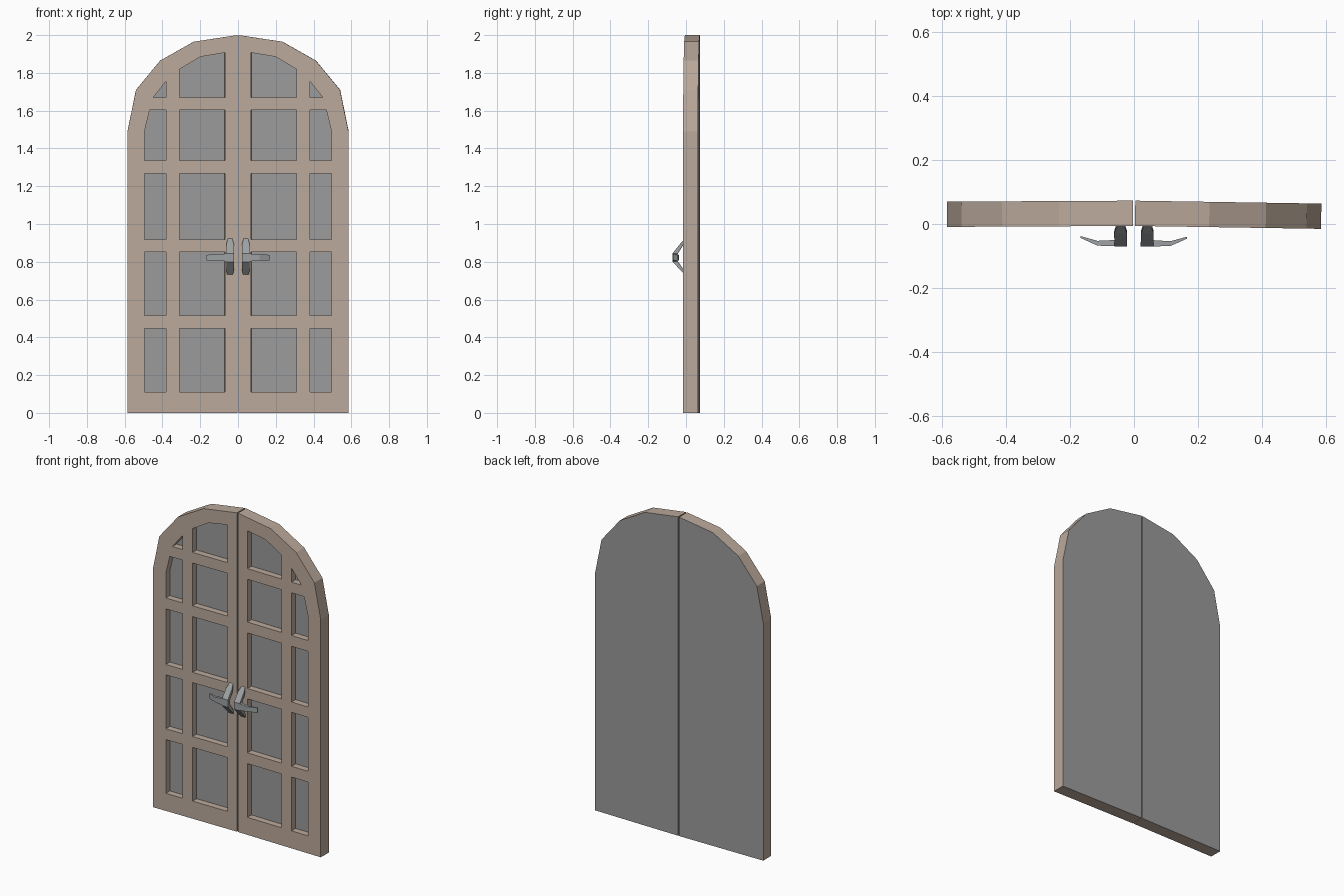
import bpy, bmesh, math

if "Cube" in bpy.data.objects:
    bpy.data.objects.remove(bpy.data.objects["Cube"])


def material(name, rgb):
    m = bpy.data.materials.new(name)
    m.diffuse_color = (*rgb, 1)
    m.use_nodes = True
    m.node_tree.nodes["Principled BSDF"].inputs["Base Color"].default_value = m.diffuse_color
    return m


WOOD = material("pale_wood", (0.50, 0.40, 0.33))
PANEL = material("grey_panel", (0.33, 0.33, 0.33))
METAL = material("grey_metal", (0.34, 0.36, 0.37))

FRONT, BACK, RECESS = -0.006, 0.073, 0.04
OUTER = [(0.003, 0), (0.585, 0), (0.585, 1.49), (0.54, 1.71),
         (0.412, 1.865), (0.235, 1.965), (0.003, 2.0)]
INNER = [(0.07, 0.11), (0.495, 0.11), (0.495, 1.49), (0.453, 1.665),
         (0.35, 1.795), (0.20, 1.885), (0.07, 1.907)]
V_BAR = (0.31, 0.38)
H_BARS = [(0.447, 0.515), (0.853, 0.918), (1.267, 1.335), (1.603, 1.67)]


def finish(bm, name, mats, angle):
    bmesh.ops.recalc_face_normals(bm, faces=bm.faces[:])
    me = bpy.data.meshes.new(name)
    bm.to_mesh(me)
    bm.free()
    for m in mats:
        me.materials.append(m)
    ob = bpy.data.objects.new(name, me)
    bpy.context.collection.objects.link(ob)
    ob.rotation_euler.z = math.radians(angle)
    return ob


def leaf(name, s, angle):
    bm = bmesh.new()
    out = [bm.verts.new((s * x, FRONT, z)) for x, z in OUTER]
    inn = [bm.verts.new((s * x, FRONT, z)) for x, z in INNER]
    n = len(out)
    for i in range(n):
        j = (i + 1) % n
        bm.faces.new((out[i], out[j], inn[j], inn[i]))
    bm.faces.new(inn).material_index = 1
    # score the front along the glazing bars
    cuts = [((s * x, 0, 0), (1, 0, 0)) for x in V_BAR]
    cuts += [((0, 0, z), (0, 0, 1)) for bar in H_BARS for z in bar]
    for co, no in cuts:
        bmesh.ops.bisect_plane(bm, geom=bm.verts[:] + bm.edges[:] + bm.faces[:],
                               plane_co=co, plane_no=no, dist=1e-5)
    # choose the cells between the bars
    cells = []
    for f in bm.faces:
        if f.material_index == 1:
            c = f.calc_center_median()
            on_bar = V_BAR[0] < s * c.x < V_BAR[1] or any(a < c.z < b for a, b in H_BARS)
            f.material_index = 0
            if not on_bar:
                cells.append(f)
    # outer rim and grey back
    rim = [e for e in bm.edges if e.is_boundary]
    ext = bmesh.ops.extrude_edge_only(bm, edges=rim)["geom"]
    for v in ext:
        if isinstance(v, bmesh.types.BMVert):
            v.co.y = BACK
    back_edges = [e for e in ext if isinstance(e, bmesh.types.BMEdge)
                  and all(v.co.y > 0.05 for v in e.verts)]
    for f in bmesh.ops.contextual_create(bm, geom=back_edges)["faces"]:
        f.material_index = 1
    # sunken grey panels
    for f in bmesh.ops.extrude_discrete_faces(bm, faces=cells)["faces"]:
        f.material_index = 1
        for v in f.verts:
            v.co.y = FRONT + RECESS
    finish(bm, name, [WOOD, PANEL], angle)


def loft(name, sections, angle):
    bm = bmesh.new()
    rings = [[bm.verts.new(p) for p in sec] for sec in sections]
    for a, b in zip(rings, rings[1:]):
        for i in range(4):
            j = (i + 1) % 4
            bm.faces.new((a[i], a[j], b[j], b[i]))
    bm.faces.new(rings[0])
    bm.faces.new(rings[-1])
    finish(bm, name, [METAL], angle)


# bracket rows: half width, outer z, outer y, inner z, inner y
BRACKET = [(0.011, 0.925, -0.004, 0.902, -0.004),
           (0.020, 0.895, -0.030, 0.877, -0.022),
           (0.020, 0.845, -0.070, 0.838, -0.046),
           (0.020, 0.800, -0.070, 0.807, -0.046),
           (0.020, 0.757, -0.030, 0.773, -0.022),
           (0.015, 0.730, -0.004, 0.752, -0.004)]
# lever rows: x, front y, back y, low z, high z
LEVER = [(0.040, -0.069, -0.046, 0.802, 0.843),
         (0.066, -0.069, -0.050, 0.802, 0.843),
         (0.115, -0.067, -0.052, 0.808, 0.838),
         (0.167, -0.043, -0.037, 0.806, 0.837)]

for side, s, angle in (("left", -1, 0.3), ("right", 1, -0.9)):
    leaf(side + "_door_leaf", s, angle)
    loft(side + "_handle_bracket",
         [[(s * (0.042 - w), yo, zo), (s * (0.042 + w), yo, zo),
           (s * (0.042 + w), yi, zi), (s * (0.042 - w), yi, zi)]
          for w, zo, yo, zi, yi in BRACKET], angle)
    loft(side + "_handle_lever",
         [[(s * x, yf, lo), (s * x, yf, hi), (s * x, yb, hi), (s * x, yb, lo)]
          for x, yf, yb, lo, hi in LEVER], angle)
